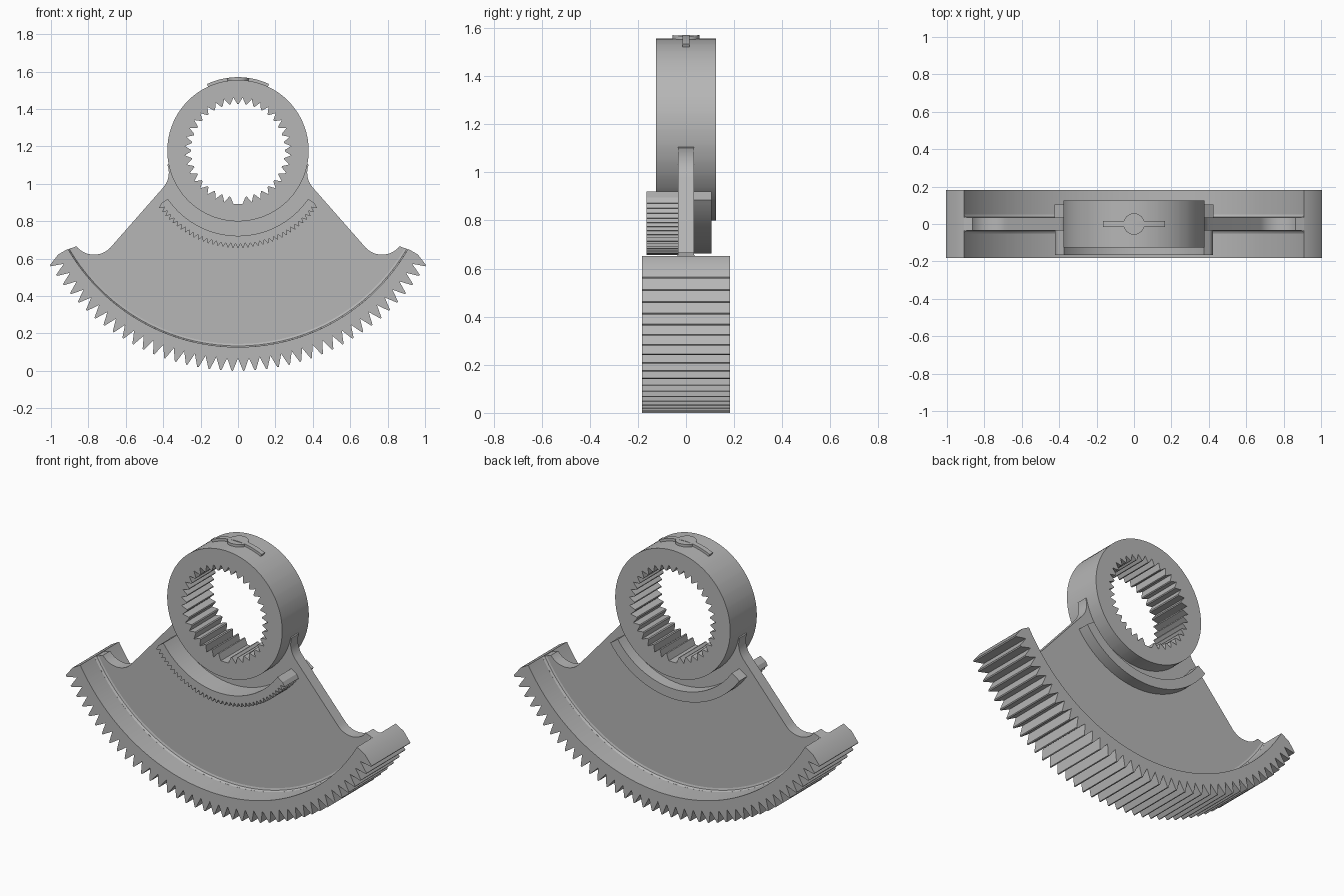
import bpy, bmesh
from math import sin, cos, radians

cube = bpy.data.objects.get("Cube")
if cube:
    bpy.data.objects.remove(cube)

AXIS = 1.177   # height of the common pivot axis

grey = bpy.data.materials.new("plain grey")
grey.use_nodes = True
colour = (0.47, 0.47, 0.47, 1)
grey.diffuse_color = colour
grey.node_tree.nodes["Principled BSDF"].inputs["Base Color"].default_value = colour


def polar(r, deg):
    """Point on a circle about the axis; zero degrees points down."""
    return r * sin(radians(deg)), AXIS - r * cos(radians(deg))


def finish(name, bm):
    bmesh.ops.recalc_face_normals(bm, faces=bm.faces)
    mesh = bpy.data.meshes.new(name)
    bm.to_mesh(mesh)
    bm.free()
    mesh.materials.append(grey)
    obj = bpy.data.objects.new(name, mesh)
    bpy.context.collection.objects.link(obj)
    bpy.ops.object.select_all(action='DESELECT')
    obj.select_set(True)
    bpy.context.view_layer.objects.active = obj
    bpy.ops.object.shade_smooth_by_angle(angle=radians(25))
    return obj


def sweep(name, sections, closed=False):
    """Skin a row of sections, each (angle, [(radius, y), ...])."""
    bm = bmesh.new()
    rows = []
    for deg, profile in sections:
        row = []
        for r, y in profile:
            x, z = polar(r, deg)
            row.append(bm.verts.new((x, y, z)))
        rows.append(row)
    pairs = list(zip(rows, rows[1:]))
    if closed:
        pairs.append((rows[-1], rows[0]))
    else:
        bm.faces.new(rows[0])
        bm.faces.new(rows[-1])
    for a, b in pairs:
        n = len(a)
        for i in range(n):
            j = (i + 1) % n
            bm.faces.new((a[i], a[j], b[j], b[i]))
    return finish(name, bm)


def band(name, samples, y0, y1, closed=False):
    """Flat-sided ring or arc from (angle, inner radius, outer radius)."""
    sweep(name, [(d, [(ri, y0), (ro, y0), (ro, y1), (ri, y1)])
                 for d, ri, ro in samples], closed)


def teeth(count, start, end, root, tip, flat=0.12):
    """Pointed teeth as (angle, radius), with a narrow flat tip."""
    step = (end - start) / count
    points = []
    for i in range(count):
        a = start + i * step
        points += [(a, root), (a + step * (0.5 - flat / 2), tip),
                   (a + step * (0.5 + flat / 2), tip)]
    return points + [(end, root)]


# Hub ring with internal splines; the lowest spline is left out
spline = teeth(36, -5, 355, 0.285, 0.25, 0.16)[:-1]
samples = [(a, 0.285 if abs(a) < 4 else r, 0.378) for a, r in spline]
band("hub_ring", samples, -0.125, 0.125, closed=True)

# Toothed rim sector
band("toothed_rim", [(a, 1.05, r) for a, r in teeth(40, -60, 60, 1.11, 1.177)],
     -0.182, 0.182)

# Small toothed arc on the front, plain arc on the back
band("front_toothed_arc",
     [(a, 0.455, r) for a, r in teeth(37, -55.5, 55.5, 0.496, 0.52)], -0.165, -0.02)
band("back_plain_arc",
     [(-55.5 + i * 1.85, 0.455, 0.515) for i in range(61)], 0.02, 0.105)

# Web plate: half outline from hub to rim, then mirrored
def arc(cx, cz, r, a0, a1, n):
    return [(cx + r * cos(radians(a0 + (a1 - a0) * i / n)),
             cz + r * sin(radians(a0 + (a1 - a0) * i / n))) for i in range(n + 1)]


half = [polar(0.33, a) for a in range(0, 81, 8)]
half += arc(0.492, 1.06, 0.122, 160, 221, 10)       # fillet beside the hub
half += arc(0.77, 0.742, 0.121, 218, 321, 16)       # scooped notch
half += [polar(1.07, 60 - 2 * i) for i in range(31)]  # along the rim
outline = half + [(-x, z) for x, z in reversed(half[1:-1])]
bm = bmesh.new()
face = bm.faces.new([bm.verts.new((x, -0.034, z)) for x, z in outline])
out = bmesh.ops.extrude_face_region(bm, geom=[face])
for v in out["geom"]:
    if isinstance(v, bmesh.types.BMVert):
        v.co.y = 0.034
finish("web_plate", bm)

# Fine fillets where the web meets the rim
for side, s in (("front", -1), ("back", 1)):
    profile = [(1.055, s * 0.03), (1.033, s * 0.034), (1.044, s * 0.038),
               (1.05, s * 0.05), (1.055, s * 0.05)]
    sweep(side + "_rim_fillet", [(-59.8 + i * 2.99, profile) for i in range(41)])

# Raised key on top of the hub: curved bar with a round boss
band("key_bar", [(155 + i * 2.5, 0.36, 0.393) for i in range(21)], -0.015, 0.015)
bm = bmesh.new()
bmesh.ops.create_cone(bm, cap_ends=True, segments=40, radius1=0.057,
                      radius2=0.057, depth=0.06)
for v in bm.verts:
    drop = 0.393 - (0.393 ** 2 - v.co.x ** 2) ** 0.5
    v.co.z += AXIS + 0.363 - drop
finish("key_boss", bm)
